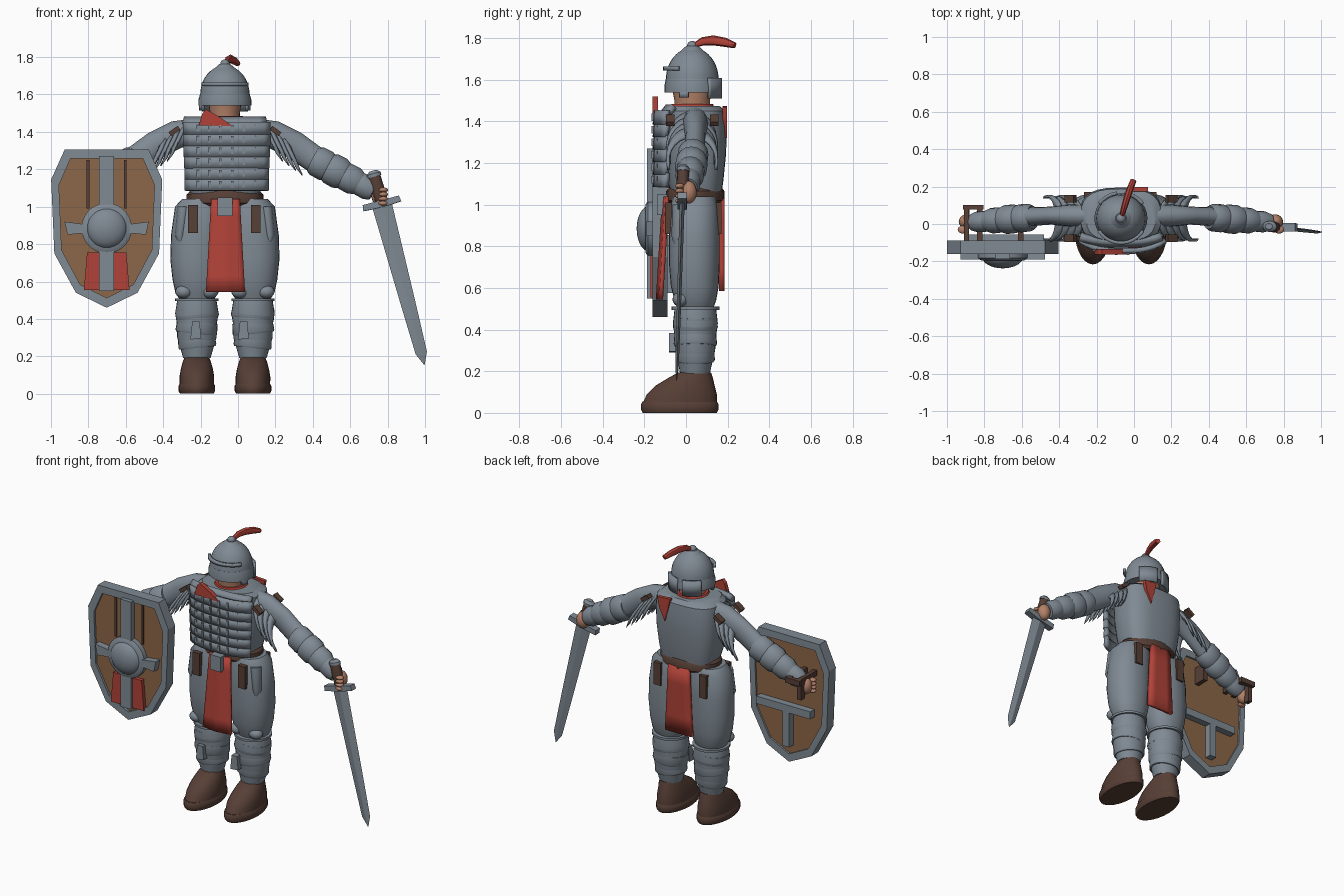
import bpy, bmesh, math
from mathutils import Matrix, Vector

if "Cube" in bpy.data.objects:
    bpy.data.objects.remove(bpy.data.objects["Cube"])

CX = -0.07  # body centre line


def material(name, rgb):
    m = bpy.data.materials.new(name)
    m.diffuse_color = (*rgb, 1)
    m.use_nodes = True
    m.node_tree.nodes["Principled BSDF"].inputs["Base Color"].default_value = m.diffuse_color
    return m


STEEL = material("steel", (0.215, 0.255, 0.295))
RED = material("red cloth", (0.44, 0.055, 0.04))
LEATHER = material("dark leather", (0.095, 0.05, 0.037))
WOOD = material("shield wood", (0.26, 0.135, 0.065))
SKIN = material("skin", (0.45, 0.22, 0.14))


def mesh(name, verts, faces, mat, angle=40, thick=0, matrix=None):
    bm = bmesh.new()
    vs = [bm.verts.new(matrix @ Vector(v) if matrix else v) for v in verts]
    for f in faces:
        bm.faces.new([vs[i] for i in f])
    bmesh.ops.recalc_face_normals(bm, faces=bm.faces)
    me = bpy.data.meshes.new(name)
    bm.to_mesh(me)
    bm.free()
    me.materials.append(mat)
    ob = bpy.data.objects.new(name, me)
    bpy.context.collection.objects.link(ob)
    if thick:
        mod = ob.modifiers.new("thickness", "SOLIDIFY")
        mod.thickness, mod.offset = thick, 0
    bpy.ops.object.select_all(action="DESELECT")
    ob.select_set(True)
    bpy.context.view_layer.objects.active = ob
    bpy.ops.object.shade_smooth_by_angle(angle=math.radians(angle))
    return ob


def skin_rings(name, rings, mat, closed=False, **kw):
    n, k = len(rings[0]), len(rings)
    verts = [p for r in rings for p in r]
    faces = [(i % k * n + j, i % k * n + (j + 1) % n, (i + 1) % k * n + (j + 1) % n, (i + 1) % k * n + j)
             for i in range(k if closed else k - 1) for j in range(n)]
    if not closed:
        faces += [tuple(range(n)), tuple(range((k - 1) * n, k * n))]
    return mesh(name, verts, faces, mat, **kw)


def loft(name, rings, mat, n=28, power=2, **kw):
    """Stack of (x, y, z, rx, ry) ovals; a higher power is boxier."""
    def pt(r, j):
        a = 2 * math.pi * j / n
        c, s = math.cos(a), math.sin(a)
        return (r[0] + r[3] * math.copysign(abs(c) ** (2 / power), c),
                r[1] + r[4] * math.copysign(abs(s) ** (2 / power), s), r[2])
    return skin_rings(name, [[pt(r, j) for j in range(n)] for r in rings], mat, **kw)


def tube(name, pts, radii, mat, n=16, ref=(0, 1, 0), **kw):
    """Tube along a path; radii are (across, along ref)."""
    P, rings = [Vector(p) for p in pts], []
    for i, p in enumerate(P):
        t = (P[min(i + 1, len(P) - 1)] - P[max(i - 1, 0)]).normalized()
        u = t.cross(Vector(ref)).normalized()
        v = u.cross(t)
        ru, rv = radii[i]
        rings.append([p + u * ru * math.cos(2 * math.pi * j / n) + v * rv * math.sin(2 * math.pi * j / n)
                      for j in range(n)])
    return skin_rings(name, rings, mat, **kw)


def ball(name, c, r, mat, lo=-88, hi=88, **kw):
    angs = [math.radians(lo + (hi - lo) * i / 10) for i in range(11)]
    return loft(name, [(c[0], c[1], c[2] + r[2] * math.sin(a), r[0] * math.cos(a), r[1] * math.cos(a))
                       for a in angs], mat, **kw)


def prism(name, pts, y0, y1, mat, **kw):
    return skin_rings(name, [[(x, y, z) for x, z in pts] for y in (y0, y1)], mat, angle=20, **kw)


def box(name, c, size, mat, tilt=0):
    a, b, h = (s / 2 for s in size)
    M = Matrix.Translation(c) @ Matrix.Rotation(math.radians(tilt), 4, "Y")
    return prism(name, [(-a, -h), (a, -h), (a, h), (-a, h)], -b, b, mat, matrix=M)


def sheet(name, f, nu, nv, mat, thick):
    verts = [f(i / nu, j / nv) for i in range(nu + 1) for j in range(nv + 1)]
    w = nv + 1
    faces = [(i * w + j, i * w + j + 1, (i + 1) * w + j + 1, (i + 1) * w + j) for i in range(nu) for j in range(nv)]
    return mesh(name, verts, faces, mat, thick=thick)


# Head and helmet
loft("neck", [(CX, .03, 1.42, .08, .085), (CX, .03, 1.50, .08, .085), (CX, .03, 1.57, .09, .1)], SKIN)
loft("neck_scarf", [(CX, .03, 1.45, .12, .11), (CX, .03, 1.485, .095, .1)], RED)
ball("helmet_dome", (CX, .03, 1.60), (.132, .127, .155), STEEL, lo=0)
loft("helmet_rim", [(CX, .03, 1.54, .142, .134), (CX, .03, 1.57, .142, .134), (CX, .03, 1.605, .132, .127)], STEEL)
ball("helmet_finial", (CX, .03, 1.765), (.025, .025, .022), STEEL)
loft("helmet_finial_base", [(CX, .03, 1.74, .055, .055), (CX, .03, 1.762, .03, .03)], STEEL)


def arc_band(name, a0, a1, r, z0, z1, mat):
    def f(u, v):
        a = math.radians(a0 + (a1 - a0) * u)
        return (CX + r * math.cos(a), .03 + r * .96 * math.sin(a), z0 + (z1 - z0) * v)
    sheet(name, f, 14, 1, mat, .018)


arc_band("brow_guard", 210, 330, .136, 1.645, 1.665, STEEL)
for a in (35, 98):
    arc_band("neck_guard", a, a + 47, .142, 1.51, 1.61, STEEL)
for a in (-28, 188):
    arc_band("cheek_guard", a, a + 20, .13, 1.515, 1.55, STEEL)
tube("plume", [(-.066, .04, 1.765), (-.055, .08, 1.785), (-.04, .13, 1.79), (-.02, .19, 1.78), (-.002, .235, 1.765)],
     [(.012, .012), (.02, .016), (.024, .018), (.022, .018), (.014, .016)], RED, n=8, ref=(1, 0, 0))

# Torso and banded chest plate
loft("cuirass", [(CX, .05, 1.05, .18, .12), (CX, .045, 1.12, .20, .135), (CX, .045, 1.25, .215, .148),
                 (CX, .045, 1.38, .22, .15), (CX, .04, 1.45, .215, .148), (CX, .035, 1.475, .185, .125)],
     STEEL, power=2.8)
for k in range(6):
    z = 1.085 + k * .06
    def row(u, v, z=z, k=k):
        s = 2 * u - 1
        return (CX + .01 + s * (.218 + .002 * k), -.142 - .006 * v + .055 * abs(s) ** 3, z + .068 * (1 - v))
    sheet("chest_band", row, 14, 1, STEEL, .025)
    for s in (-.72, -.42, -.12, .2, .5, .8):
        box("band_clip", (CX + s * .2, -.156 + .05 * abs(s) ** 3, z + .035), (.014, .018, .035), STEEL)
sheet("chest_collar", lambda u, v: (CX + (2 * u - 1) * (.225 - .01 * v), -.115 + .03 * abs(2 * u - 1) ** 3 + .03 * v,
                                    1.435 + .037 * v), 12, 1, STEEL, .03)
prism("scarf_knot", [(-.21, 1.435), (-.03, 1.43), (-.09, 1.475), (-.17, 1.52), (-.19, 1.50)], -.162, -.135, RED)
prism("scarf_tail", [(-.02, 1.475), (.075, 1.47), (.06, 1.40), (.02, 1.32), (.0, 1.39)], .175, .198, RED)

# Belt, buckle, hanging cloths and straps
loft("belt", [(CX, .045, 1.005, .185, .125), (CX, .045, 1.02, .205, .14), (CX, .045, 1.065, .205, .14),
              (CX, .045, 1.085, .185, .125)], LEATHER)
box("buckle", (CX, -.115, 1.0), (.08, .05, .10), STEEL)
sheet("front_cloth", lambda u, v: (CX + .003 + (2 * u - 1) * (.075 + .028 * v), -.105 - .03 * v + .015 * abs(2 * u - 1),
                                   1.04 - .495 * v), 8, 6, RED, .02)
sheet("back_cloth", lambda u, v: (CX + (2 * u - 1) * (.075 + .022 * v), .172, 1.03 - .445 * v), 4, 4, RED, .025)
for x in (-.24, .095):
    for y in (-.085, .155):
        box("belt_strap", (x, y, .935), (.052, .03, .15), LEATHER)

# Legs, greaves and boots, both sides
for s in (-1, 1):
    X = lambda d: CX + s * d
    loft("thigh", [(X(.15), .045, .50, .09, .085), (X(.15), .045, .54, .115, .10), (X(.15), .042, .61, .13, .115),
                   (X(.15), .04, .72, .142, .122), (X(.148), .04, .85, .14, .122), (X(.135), .04, 1.0, .132, .115),
                   (X(.12), .04, 1.04, .11, .10)], STEEL, power=2.2)
    loft("pocket_flap", [(X(.235), -.035, .80, .012, .02), (X(.24), -.035, .85, .028, .035),
                         (X(.22), -.02, 1.0, .035, .045)], STEEL, n=12)
    for dx in (.08, .22):
        ball("knee_fold", (X(dx), -.025, .545), (.045, .04, .035), STEEL, n=16)
    loft("knee_ring", [(X(.15), .045, .495, .116, .115), (X(.15), .045, .51, .116, .115)], STEEL)
    loft("greave", [(X(.15), .045, .50, .105, .10), (X(.15), .045, .43, .116, .108), (X(.15), .045, .37, .106, .10),
                    (X(.15), .045, .30, .105, .095), (X(.15), .045, .26, .093, .085), (X(.15), .043, .19, .073, .072)],
         STEEL)
    for z, r, t in ((.435, .116, 7), (.355, .112, -7), (.28, .102, 6)):
        M = Matrix.Translation((X(.15), .045, z)) @ Matrix.Rotation(math.radians(t * s), 4, "Y")
        loft("greave_wrap", [(0, 0, -.035, r - .005, r - .014), (0, 0, -.025, r, r - .008), (0, 0, .03, r - .004, r - .012)],
             STEEL, matrix=M)
    x = -.225 if s < 0 else .03
    prism("shin_plate", [(x - .03, .29), (x + .028, .295), (x + .02, .385), (x - .02, .385)], -.082, -.04, STEEL)
    loft("boot_sole", [(X(.15), -.03, 0, .09, .178), (X(.15), -.03, .015, .098, .186),
                       (X(.15), -.03, .042, .098, .186), (X(.15), -.03, .055, .09, .178)], LEATHER)
    loft("boot", [(X(.15), -.028, .05, .092, .178), (X(.15), -.02, .09, .093, .168), (X(.15), -.005, .13, .086, .143),
                  (X(.15), .02, .165, .077, .11), (X(.15), .042, .195, .066, .078)], LEATHER)

# Arms, wrapped forearms, hands and layered shoulder guards
for s in (-1, 1):
    X = lambda x: CX + s * (x - CX)
    tube("upper_arm", [(X(.10), .045, 1.40), (X(.19), .045, 1.385), (X(.30), .045, 1.33), (X(.40), .04, 1.26),
                       (X(.47), .035, 1.225)],
         [(.07, .06), (.075, .06), (.075, .048), (.072, .05), (.07, .055)], STEEL)
    a, b = Vector((X(.41), .035, 1.25)), Vector((X(.71), .01, 1.09))
    for k, r in enumerate((.082, .085, .075, .062)):
        q = [a.lerp(b, k * .25 + d) for d in (-.03, .03, .2, .30)]
        tube("forearm_wrap", q, [(r * m, r * m * .9) for m in (.85, 1, 1.02, .82)], STEEL)
    ball("hand", (X(.755), .012, 1.06), (.042, .04, .055), SKIN, n=16)
    for k in range(4):
        ball("finger", (X(.775), -.03, 1.09 - .024 * k), (.028, .022, .013), SKIN, n=10)
    for k in range(4):
        def layer(u, v, k=k):
            t = math.radians(-105 + 210 * u)
            d = 1 - math.cos(t)
            return (X(.135 + .035 * k + .055 * d + .035 * v), .03 + (.112 + .006 * (k % 2)) * math.sin(t),
                    1.445 - .025 * k - .125 * d - .045 * v)
        sheet("shoulder_plate", layer, 14, 1, STEEL, .014)
    for y in (-.075, .135):
        box("shoulder_tie", (X(.20), y, 1.405), (.06, .04, .025), LEATHER, tilt=35 * s)

# Sword, built along its own axis
d = Vector((.255, -.03, -.96)).normalized()
side = Vector((.96, 0, .255)).normalized()
M = Matrix((side, d.cross(side), d)).transposed().to_4x4()
M.translation = (.767, -.018, 1.02)
loft("blade", [(0, 0, 0, .054, .012), (0, 0, .55, .040, .010), (0, 0, .83, .031, .008), (0, 0, .895, .002, .002)],
     STEEL, n=4, angle=10, matrix=M)
prism("sword_guard", [(-.10, -.014), (.10, -.014), (.105, .018), (.04, .022), (-.04, .022), (-.105, .018)],
      -.022, .022, STEEL, matrix=M)
loft("sword_grip", [(0, 0, -.01, .028, .024), (0, 0, -.08, .036, .03), (0, 0, -.15, .033, .028)], LEATHER, n=12, matrix=M)
loft("sword_pommel", [(0, 0, -.145, .038, .03), (0, 0, -.162, .038, .03), (0, 0, -.178, .02, .016)], STEEL, n=12, matrix=M)

# Shield: board, rim and front fittings
SX, SZ = -.702, .90
half = [(.225, 1.305), (.297, 1.145), (.28, .75), (.165, .54)]
outline = [(SX + x, z) for x, z in half] + [(SX, .46)] + [(SX - x, z) for x, z in reversed(half)]
inner = [(SX + (x - SX) * .86, SZ + (z - SZ) * .88) for x, z in outline]
prism("shield_board", [(SX + (x - SX) * .93, SZ + (z - SZ) * .94) for x, z in outline], -.145, -.10, WOOD)
skin_rings("shield_rim", [[(x, y, z) for x, z in o] for o, y in
                          ((outline, -.16), (outline, -.088), (inner, -.088), (inner, -.16))], STEEL, closed=True, angle=20)
box("shield_upright", (SX, -.17, .91), (.08, .035, .72), STEEL)
for s in (-1, 1):
    prism("shield_arm", [(SX + s * .11, .86), (SX + s * .21, .85), (SX + s * .225, .92), (SX + s * .11, .905)],
          -.19, -.14, STEEL)
    prism("shield_red_panel", [(SX + s * .035, .755), (SX + s * .105, .755), (SX + s * .122, .555), (SX + s * .035, .555)],
          -.17, -.14, RED)
    box("shield_slat", (SX + s * .1, -.148, 1.12), (.014, .012, .26), LEATHER)
M = Matrix.Translation((SX, -.15, .885)) @ Matrix.Rotation(math.pi / 2, 4, "X")
loft("boss_ring", [(0, 0, 0, .135, .135), (0, 0, .032, .135, .135), (0, 0, .045, .115, .115)], STEEL, matrix=M)
ball("boss", (0, 0, .025), (.11, .11, .062), STEEL, lo=0, matrix=M)

# Shield back: brace and arm straps
box("back_brace", (SX + .02, -.08, .83), (.40, .05, .05), STEEL)
box("back_brace_stem", (SX, -.08, .70), (.05, .05, .25), STEEL)
for x in (-.895, -.825):
    box("hand_strap_side", (x, .005, 1.11), (.028, .19, .035), LEATHER)
box("hand_strap_grip", (-.86, .09, 1.11), (.11, .025, .035), LEATHER)
box("hand_strap_lower", (-.895, .06, 1.05), (.03, .04, .12), LEATHER)
box("forearm_strap", (-.605, -.06, 1.14), (.03, .09, .12), LEATHER)
